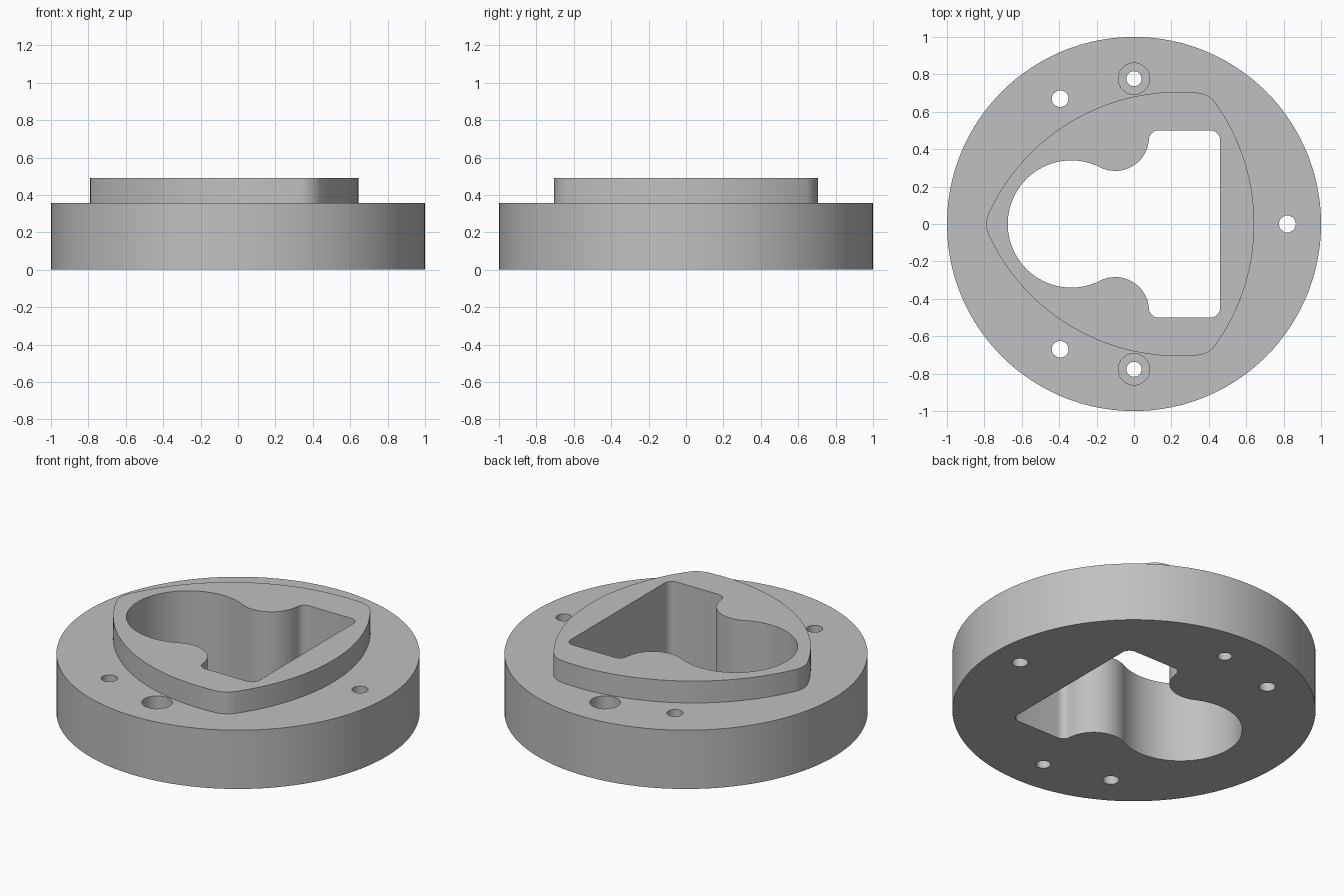
import bpy, bmesh
from math import sin, cos, radians, atan2, degrees, hypot

cube = bpy.data.objects.get("Cube")
if cube:
    bpy.data.objects.remove(cube, do_unlink=True)

DISC_TOP, BOSS_TOP = 0.357, 0.49

steel = bpy.data.materials.new("plain grey")
steel.use_nodes = True
GREY = (0.53, 0.53, 0.53, 1)
steel.diffuse_color = GREY
steel.node_tree.nodes["Principled BSDF"].inputs["Base Color"].default_value = GREY


def arc(cx, cy, r, a0, a1, n):
    """Points along an arc, angles in degrees."""
    angles = [radians(a0 + (a1 - a0) * i / n) for i in range(n + 1)]
    return [(cx + r * cos(a), cy + r * sin(a)) for a in angles]


def circle(cx, cy, r, n=48):
    return arc(cx, cy, r, 0, 360, n)[:-1]


def prism(name, outline, z0, z1):
    """Extrude a closed outline from z0 to z1."""
    bm = bmesh.new()
    face = bm.faces.new([bm.verts.new((x, y, z0)) for x, y in outline])
    top = bmesh.ops.extrude_face_region(bm, geom=[face])["geom"]
    for v in top:
        if isinstance(v, bmesh.types.BMVert):
            v.co.z = z1
    bmesh.ops.recalc_face_normals(bm, faces=bm.faces)
    mesh = bpy.data.meshes.new(name)
    bm.to_mesh(mesh)
    bm.free()
    mesh.materials.append(steel)
    obj = bpy.data.objects.new(name, mesh)
    bpy.context.collection.objects.link(obj)
    return obj


def combine(target, other, operation):
    """Apply a boolean and discard the helper."""
    other.hide_render = True
    mod = target.modifiers.new(operation, "BOOLEAN")
    mod.operation, mod.solver, mod.object = operation, "EXACT", other
    bpy.ops.object.select_all(action="DESELECT")
    bpy.context.view_layer.objects.active = target
    target.select_set(True)
    bpy.ops.object.modifier_apply(modifier=mod.name)
    bpy.data.objects.remove(other, do_unlink=True)


def boss_outline():
    """Rounded three-cornered curve: wide side arcs tangent to corner arcs."""
    d, r, side = 0.655, 0.135, 0.643
    kx, ky = d * cos(radians(60)), d * sin(radians(60))
    s = side - r
    c = (kx * kx + ky * ky - s * s) / (2 * (s - kx))
    half = degrees(atan2(ky, kx + c))
    points = []
    for turn in (0, 120, 240):
        a, b = radians(turn), radians(turn + 60)
        points += arc(-c * cos(a), -c * sin(a), side + c, turn - half, turn + half, 40)
        points += arc(d * cos(b), d * sin(b), r, turn + half, turn + 120 - half, 14)[1:-1]
    return points


def pocket_outline():
    """Round lobe, inward bumps and a rounded slot, mirrored across y = 0."""
    lobe_x, lobe_r, bump_x, bump_y = -0.335, 0.34, -0.1, 0.464
    bump_r = hypot(bump_x - lobe_x, bump_y) - lobe_r
    t = degrees(atan2(bump_y, bump_x - lobe_x))
    fillet = 0.05
    half = arc(0.46 - fillet, 0.5 - fillet, fillet, 0, 90, 8)
    half += arc(0.08 + fillet, 0.5 - fillet, fillet, 90, 180, 8)
    half += arc(bump_x, bump_y, bump_r, -6, t - 180, 28)
    half += arc(lobe_x, 0, lobe_r, t, 180, 32)[1:]
    return half + [(x, -y) for x, y in reversed(half[:-1])]


# Round disc with raised boss
body = prism("flanged_disc", circle(0, 0, 1, 160), 0, DISC_TOP)
combine(body, prism("boss", boss_outline(), 0.1, BOSS_TOP), "UNION")

# Central through pocket
combine(body, prism("pocket_cutter", pocket_outline(), -0.1, 0.7), "DIFFERENCE")

# Plain through holes
for x, y in ((0.82, 0), (-0.395, 0.67), (-0.395, -0.67)):
    combine(body, prism("hole_cutter", circle(x, y, 0.045, 32), -0.1, 0.7), "DIFFERENCE")

# Counterbored screw holes
for y in (0.777, -0.777):
    combine(body, prism("bore_cutter", circle(0, y, 0.04, 32), -0.1, 0.7), "DIFFERENCE")
    combine(body, prism("counterbore_cutter", circle(0, y, 0.084), 0.19, 0.7), "DIFFERENCE")

bpy.ops.object.shade_smooth_by_angle(angle=radians(30))
